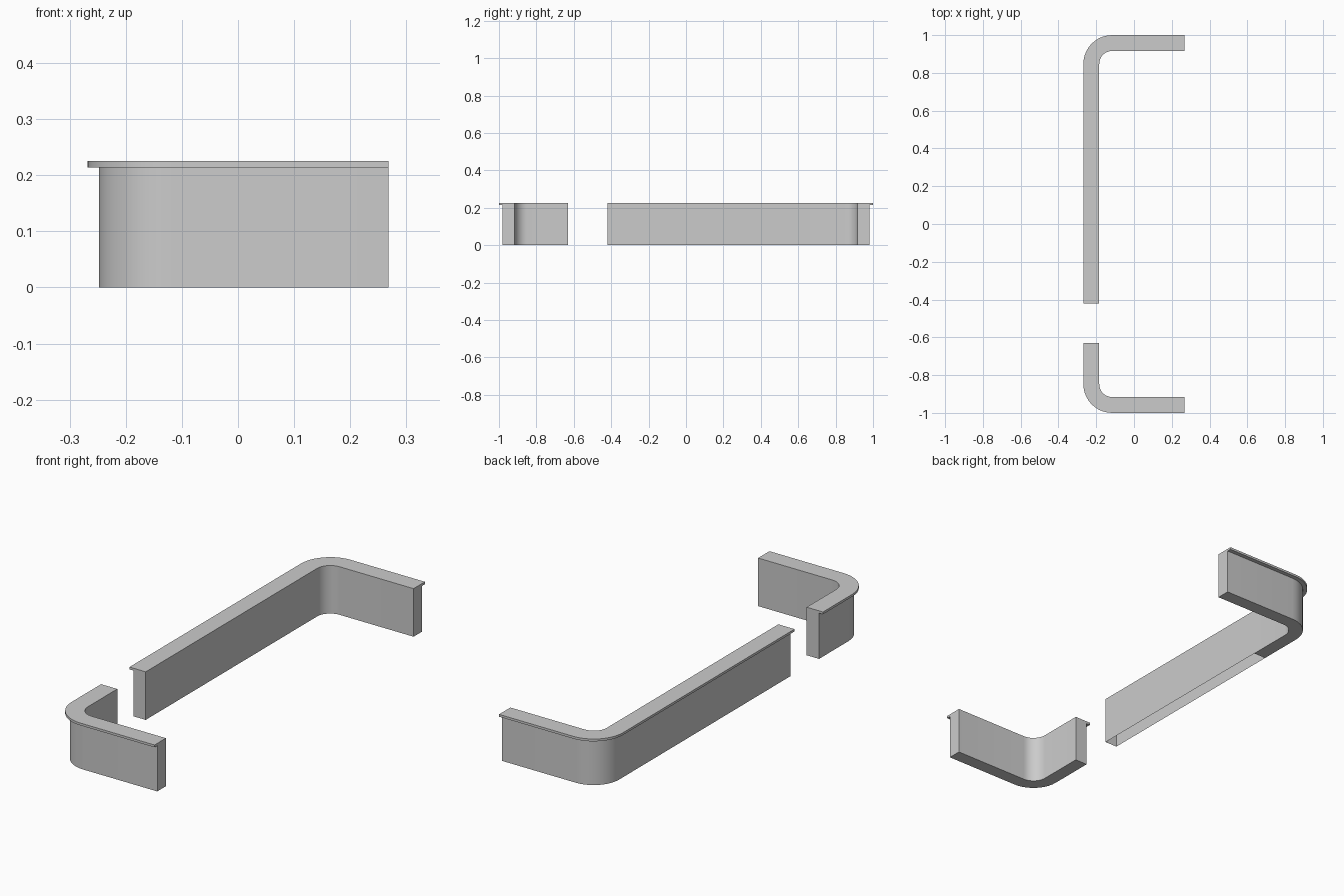
import bpy, bmesh, math

if "Cube" in bpy.data.objects:
    bpy.data.objects.remove(bpy.data.objects["Cube"])

HALF_X = 0.268          # straight ends of the short walls
CX, CY = -0.116, 0.848  # centre of the rounded corner
R_IN, R_WALL, R_CAP = 0.068, 0.132, 0.152
Z_CAP, Z_TOP = 0.214, 0.225
SEGS = 10

# cross-section: (distance from corner centre, height), wall with overhanging coping
PROFILE = [(R_IN, 0), (R_WALL, 0), (R_WALL, Z_CAP),
           (R_CAP, Z_CAP), (R_CAP, Z_TOP), (R_IN, Z_TOP)]


def build_wall(name, side, stops):
    """Sweep the profile round one corner; stops are the y ends of the side run."""
    stations = [(HALF_X, CY, math.pi / 2)]
    stations += [(CX, CY, math.pi / 2 * (1 + i / SEGS)) for i in range(SEGS + 1)]
    stations += [(CX, y, math.pi) for y in stops]

    bm = bmesh.new()
    rings = [[bm.verts.new((x + r * math.cos(a), side * (y + r * math.sin(a)), z))
              for r, z in PROFILE] for x, y, a in stations]
    n = len(PROFILE)
    for k, (a, b) in enumerate(zip(rings, rings[1:])):
        # the extended straight run is open underneath
        open_bottom = len(stops) > 1 and k == len(rings) - 2
        for i in range(n):
            if i == 0 and open_bottom:
                continue
            j = (i + 1) % n
            bm.faces.new((a[i], a[j], b[j], b[i]))
    # end faces
    bm.faces.new(rings[0][::-1])
    bm.faces.new(rings[-1])
    # consistent outward normals, judged by the top face of the coping
    bm.normal_update()
    top = max(bm.faces, key=lambda f: f.calc_center_median().z)
    if top.normal.z < 0:
        bmesh.ops.reverse_faces(bm, faces=bm.faces[:])

    mesh = bpy.data.meshes.new(name)
    bm.to_mesh(mesh)
    bm.free()
    obj = bpy.data.objects.new(name, mesh)
    bpy.context.collection.objects.link(obj)
    bpy.ops.object.select_all(action='DESELECT')
    obj.select_set(True)
    bpy.context.view_layer.objects.active = obj
    bpy.ops.object.shade_smooth_by_angle(angle=math.radians(30))


# short front corner wall and long back wall, with a gateway between them
build_wall("front_corner_wall", -1, [0.63])
build_wall("back_long_wall", 1, [0.63, -0.42])
